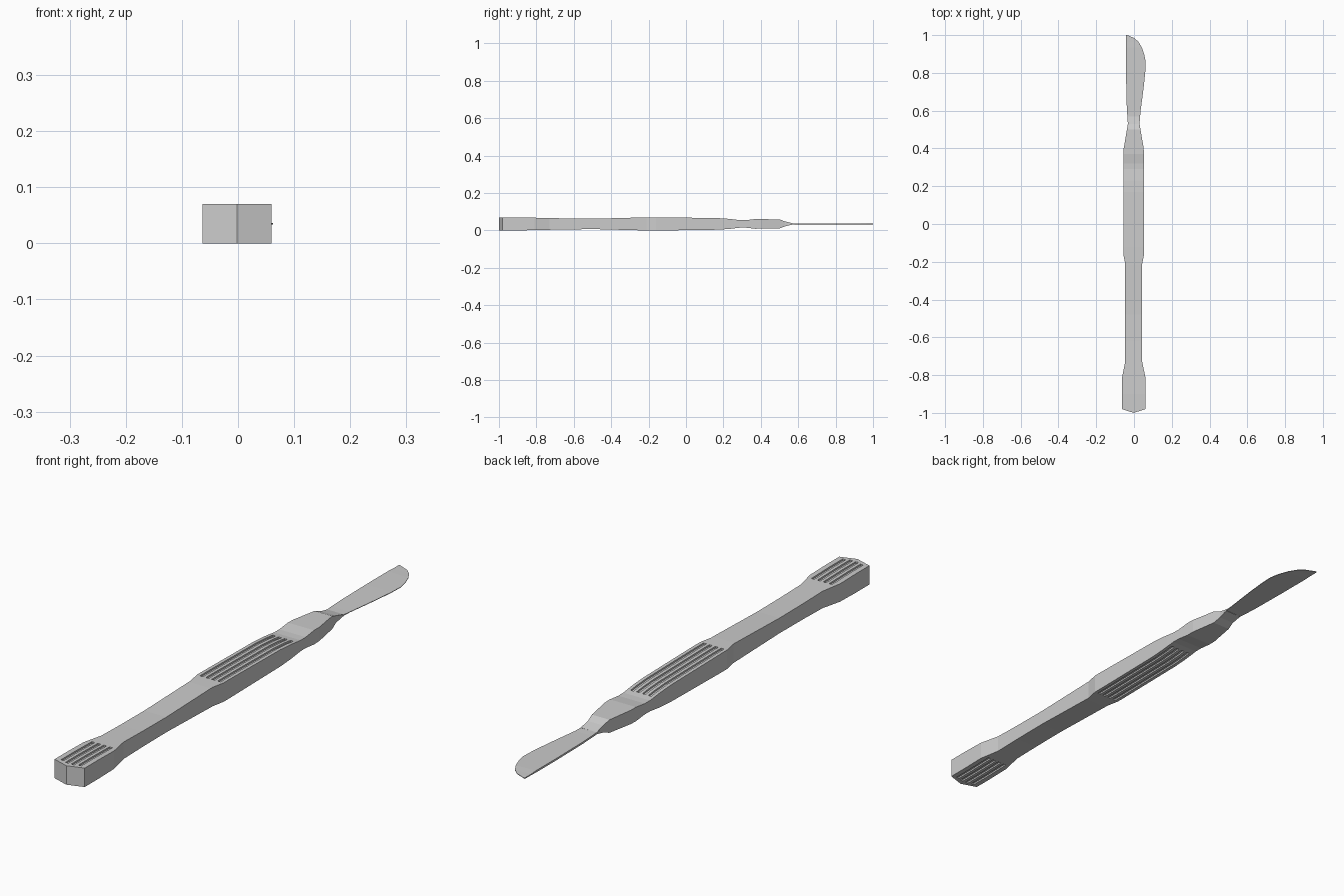
import bpy, bmesh

if "Cube" in bpy.data.objects:
    bpy.data.objects.remove(bpy.data.objects["Cube"])

MID = 0.035      # height of the centre plane
CX = -0.0015     # handle centre in x


def lerp(table, y):
    """Piecewise linear lookup in a list of (y, value)."""
    for (a, va), (b, vb) in zip(table, table[1:]):
        if y <= b:
            return va + (vb - va) * max(0, (y - a)) / (b - a)
    return table[-1][1]


def loft(bm, rings):
    """Skin a row of four-cornered sections and cap both ends."""
    vs = [[bm.verts.new(p) for p in r] for r in rings]
    for r, s in zip(vs, vs[1:]):
        for i in range(4):
            j = (i + 1) % 4
            bm.faces.new((r[i], r[j], s[j], s[i]))
    bm.faces.new(vs[0][::-1])
    bm.faces.new(vs[-1])


def rect(x0, x1, y, z0, z1):
    return [(x0, y, z0), (x1, y, z0), (x1, y, z1), (x0, y, z1)]


def finish(bm, name):
    bmesh.ops.remove_doubles(bm, verts=bm.verts, dist=1e-5)
    bmesh.ops.dissolve_degenerate(bm, edges=bm.edges, dist=1e-5)
    bmesh.ops.recalc_face_normals(bm, faces=bm.faces)
    me = bpy.data.meshes.new(name)
    bm.to_mesh(me)
    bm.free()
    ob = bpy.data.objects.new(name, me)
    bpy.context.collection.objects.link(ob)
    return ob


# Handle outline: half width and half thickness along y
WIDTH = [(-1, 0), (-0.98, 0.0615), (-0.81, 0.0615), (-0.73, 0.045), (-0.21, 0.045),
         (-0.16, 0.055), (0.25, 0.055), (0.40, 0.053), (0.47, 0.041), (0.53, 0.031), (0.57, 0.033)]
THICK = [(-1, 0.035), (-0.9, 0.035), (-0.62, 0.029), (-0.48, 0.028), (-0.22, 0.035), (-0.12, 0.035),
         (0.17, 0.031), (0.23, 0.027), (0.29, 0.020), (0.32, 0.020), (0.37, 0.026),
         (0.50, 0.024), (0.53, 0.013), (0.57, 0.0035)]

# Handle body
bm = bmesh.new()
rings = []
for y in sorted({y for y, _ in WIDTH + THICK}):
    w, t = lerp(WIDTH, y), lerp(THICK, y)
    rings.append(rect(CX - w, CX + w, y, MID - t, MID + t))
loft(bm, rings)
handle = finish(bm, "handle")

# Grip grooves, front and rear groups on both faces
bm = bmesh.new()
DEPTH, HALF = 0.006, 0.006
for x in (-0.036, -0.012, 0.012, 0.036):
    rear_start = -0.983 + abs(x) * 0.3
    for y0, y1 in ((rear_start, -0.79), (-0.16, 0.265)):
        ys = [y0] + [y for y, _ in THICK if y0 < y < y1] + [y1]
        for s in (-1, 1):
            loft(bm, [rect(CX + x - HALF, CX + x + HALF, y,
                           MID + s * (lerp(THICK, y) - DEPTH), MID + s * 0.06) for y in ys])
cutter = finish(bm, "groove_cutter")
cutter.hide_render = True
cutter.hide_viewport = True
mod = handle.modifiers.new("grooves", "BOOLEAN")
mod.operation = "DIFFERENCE"
mod.solver = "EXACT"
mod.object = cutter

# Blade: thick spine on the left, thin cutting edge on the right
BLADE = [(0.50, -0.030, 0.027), (0.54, -0.033, 0.030), (0.60, -0.037, 0.035), (0.66, -0.040, 0.043),
         (0.74, -0.041, 0.053), (0.81, -0.042, 0.060), (0.86, -0.042, 0.062), (0.90, -0.042, 0.054),
         (0.935, -0.042, 0.041), (0.965, -0.042, 0.023), (0.985, -0.042, 0.001), (1.0, -0.042, -0.036)]
bm = bmesh.new()
rings = []
for y, xl, xr in BLADE:
    spine = 0.0035 if y < 0.95 else 0.002
    edge = 0.0035 if y < 0.56 else 0.001
    rings.append([(xl, y, MID - spine), (xr, y, MID - edge),
                  (xr, y, MID + edge), (xl, y, MID + spine)])
loft(bm, rings)
finish(bm, "blade")
